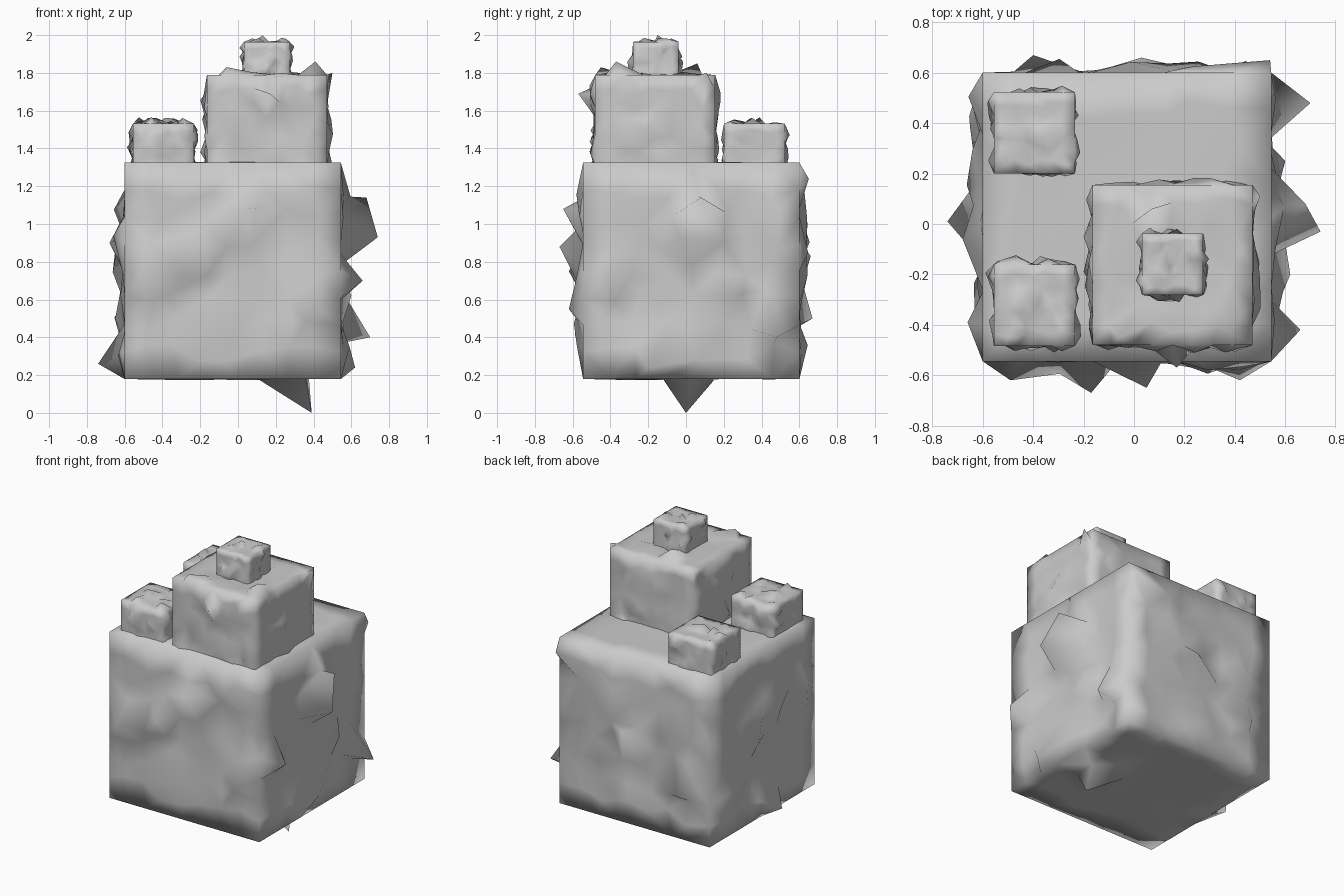
import bpy, bmesh, random
from mathutils import Vector

if "Cube" in bpy.data.objects:
    bpy.data.objects.remove(bpy.data.objects["Cube"])


def rough_block(name, centre, size, cuts, amp, seed, pulls=(), top=1.0):
    """Cube with straight edges whose inner face points are jagged outwards."""
    rng = random.Random(seed)
    c, h = Vector(centre), size / 2
    bm = bmesh.new()
    bmesh.ops.create_cube(bm, size=size)
    bmesh.ops.subdivide_edges(bm, edges=bm.edges[:], cuts=cuts, use_grid_fill=True)
    inner = []
    for v in bm.verts:
        sides = [i for i in range(3) if abs(abs(v.co[i]) - h) < 1e-4]
        if len(sides) == 1:
            inner.append((v, sides[0]))
    # Pull the nearest face point out to each prominent spike tip
    tips = {}
    for p in pulls:
        tip = Vector(p) - c
        v = min((q for q, _ in inner if q not in tips),
                key=lambda q: (q.co - tip * 0.85).length)
        tips[v] = tip
    jitter = 0.35 * size / (cuts + 1)
    for v, axis in inner:
        if v in tips:
            v.co = tips[v]
            continue
        sign = 1 if v.co[axis] > 0 else -1
        scale = amp
        if axis == 2:
            scale *= top if sign > 0 else 0.1
        for i in range(3):
            if i == axis:
                v.co[i] += sign * scale * (rng.random() ** 5 - 0.08)
            else:
                v.co[i] += rng.uniform(-jitter, jitter)
    bmesh.ops.triangulate(bm, faces=bm.faces[:])
    for f in bm.faces:
        f.smooth = True
    mesh = bpy.data.meshes.new(name)
    bm.to_mesh(mesh)
    bm.free()
    ob = bpy.data.objects.new(name, mesh)
    ob.location = c
    bpy.context.collection.objects.link(ob)
    return ob


# Large base block with its visible spikes
rough_block("base_block", (-0.028, 0.028, 0.752), 1.145, 7, 0.07, 3, [
    (0.74, -0.03, 0.93), (0.70, 0.48, 0.40), (0.68, 0.08, 1.14),
    (0.66, -0.42, 0.70), (0.62, -0.2, 0.24), (0.60, 0.25, 0.62),
    (-0.74, 0.01, 0.26), (-0.68, -0.06, 0.90), (-0.65, 0.38, 0.50),
    (-0.40, 0.67, 0.50), (0.03, 0.66, 0.83), (0.54, 0.65, 1.24),
    (-0.17, -0.67, 0.88), (0.05, -0.65, 1.08), (-0.49, -0.62, 0.75),
    (0.42, -0.62, 0.55), (0.39, 0.0, 0.0)], top=0.1)

# Middle block on top of the base
rough_block("middle_block", (0.153, -0.163, 1.472), 0.635, 7, 0.035, 8, [
    (0.50, 0.11, 1.80), (0.50, -0.22, 1.50), (-0.20, -0.19, 1.38),
    (-0.20, -0.05, 1.66), (0.17, -0.57, 1.69), (0.23, 0.17, 1.45),
    (0.41, -0.37, 1.86), (0.07, 0.06, 1.85), (-0.06, -0.45, 1.83)], top=0.5)

# Small crowning block
rough_block("crown_block", (0.153, -0.16, 1.843), 0.243, 6, 0.03, 5,
            [(0.13, -0.15, 2.0), (0.18, -0.31, 1.86)])

# Two small blocks along the left side
for label, y, seed in (("front", -0.322, 11), ("back", 0.362, 12)):
    rough_block("side_block_" + label, (-0.395, y, 1.37), 0.322, 6, 0.04, seed)
